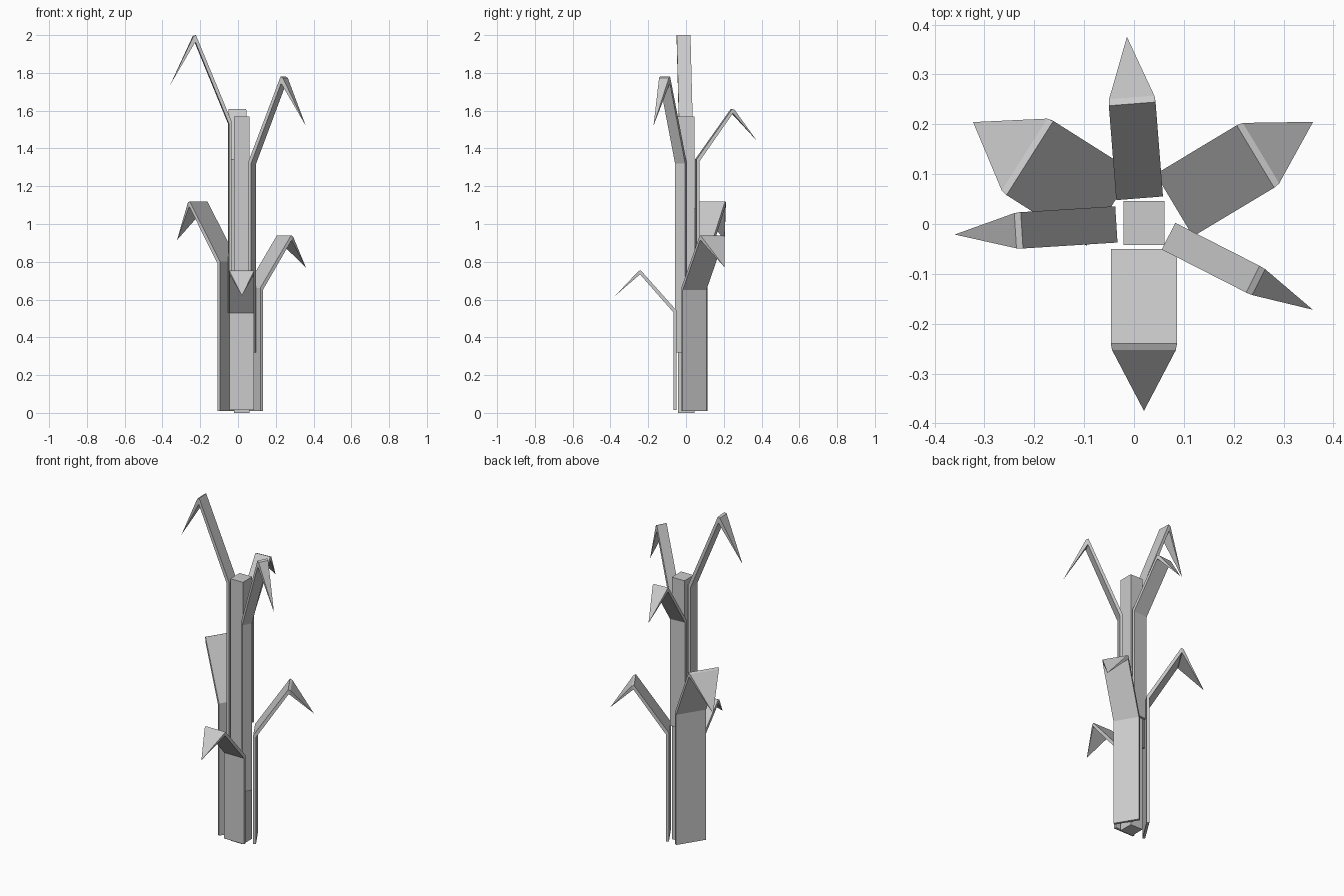
import bpy, bmesh, math
from mathutils import Vector, Matrix

if "Cube" in bpy.data.objects:
    bpy.data.objects.remove(bpy.data.objects["Cube"])

RUN, TIP, T = 0.195, 0.13, 0.015   # outward run, tip overhang, thickness


def mesh_object(name, bm):
    bmesh.ops.recalc_face_normals(bm, faces=bm.faces)
    me = bpy.data.meshes.new(name)
    bm.to_mesh(me)
    bm.free()
    ob = bpy.data.objects.new(name, me)
    bpy.context.collection.objects.link(ob)
    return ob


# Folded leaf: upright sheath, rising blade, drooping pointed tip
def leaf(name, peak, angle, width, z_bottom, z_bend, z_peak, z_tip):
    bm = bmesh.new()
    slope = (z_peak - z_bend) / RUN
    v = T * math.sqrt(1 + slope * slope)
    # (upper/inner point, lower/outer point, width factor); r is from the fold line
    rings = [
        ((-RUN, z_bottom), (-RUN - 0 + T, z_bottom), 1),
        ((-RUN, z_bend + 0.012), (-RUN + T, z_bend), 1),
        ((-0.005, z_peak), (-0.003, z_peak - v), 1),
        ((0.008, z_peak - 0.006), (0.0, z_peak - v), 0.97),
    ]
    loops = []
    for a, b, k in rings:
        h = width * k / 2
        loops.append([bm.verts.new((r, s * h, z)) for (r, z), s in
                      ((a, -1), (a, 1), (b, 1), (b, -1))])
    bm.faces.new(loops[0])
    for lo, hi in zip(loops, loops[1:]):
        for i in range(4):
            j = (i + 1) % 4
            bm.faces.new((lo[i], lo[j], hi[j], hi[i]))
    tip = bm.verts.new((TIP, 0, z_tip))
    for i in range(4):
        bm.faces.new((loops[-1][i], loops[-1][(i + 1) % 4], tip))
    place = Matrix.Translation((*peak, 0)) @ Matrix.Rotation(math.radians(angle), 4, 'Z')
    bmesh.ops.transform(bm, matrix=place, verts=bm.verts)
    return mesh_object(name, bm)


# Central square stalk
bm = bmesh.new()
bmesh.ops.create_cube(bm, size=1)
for vert in bm.verts:
    vert.co = Vector((0.02, 0.002, 0.785)) + vert.co * Vector((0.083, 0.088, 1.57))
mesh_object("stalk", bm)

# Leaves, lowest to highest
leaf("front_leaf", (0.02, -0.245), -90, 0.132, 0.015, 0.53, 0.755, 0.62)
leaf("right_back_leaf", (0.248, 0.138), 31, 0.146, 0.01, 0.65, 0.94, 0.77)
leaf("left_back_leaf", (-0.213, 0.135), 147.7, 0.176, 0.01, 0.79, 1.12, 0.915)
leaf("right_front_leaf", (0.243, -0.113), -27, 0.06, 0.32, 1.32, 1.78, 1.52)
leaf("back_leaf", (-0.004, 0.246), 94.5, 0.094, 0.69, 1.33, 1.61, 1.44)
leaf("left_leaf", (-0.230, -0.013), 183.6, 0.073, 0.53, 1.53, 2.0, 1.735)
